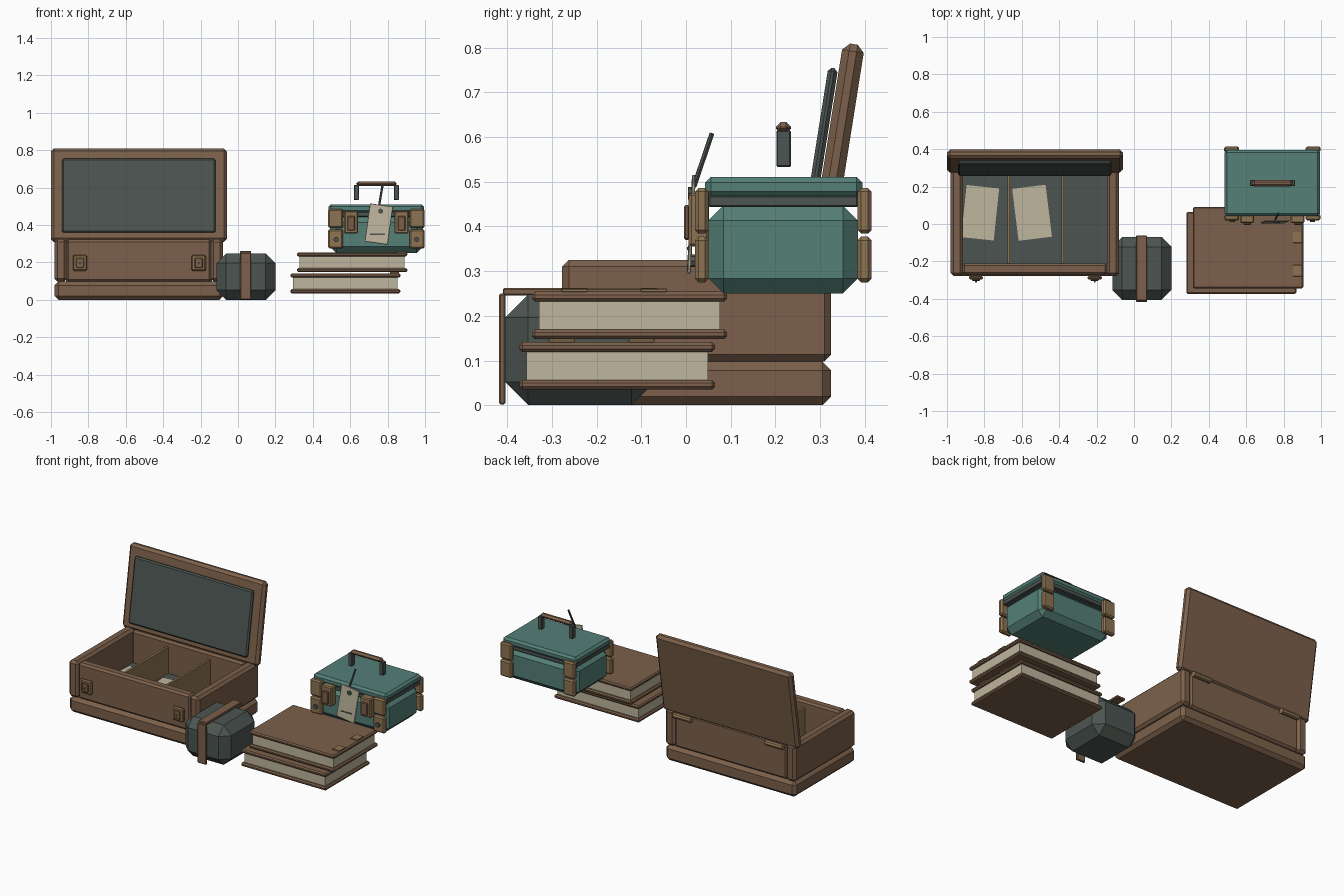
import bpy, bmesh, math
from mathutils import Matrix, Vector

if "Cube" in bpy.data.objects:
    bpy.data.objects.remove(bpy.data.objects["Cube"])


def material(name, rgb):
    m = bpy.data.materials.new(name)
    m.diffuse_color = (*rgb, 1)
    m.use_nodes = True
    m.node_tree.nodes["Principled BSDF"].inputs["Base Color"].default_value = m.diffuse_color
    return m


BROWN = material("brown leather", (0.20, 0.118, 0.07))
TEAL = material("teal paint", (0.09, 0.215, 0.185))
DARK = material("dark cloth", (0.072, 0.09, 0.082))
PAPER = material("cream paper", (0.52, 0.465, 0.34))
BRASS = material("dull brass", (0.27, 0.175, 0.085))


def finish(name, bm, mat):
    bmesh.ops.recalc_face_normals(bm, faces=bm.faces)
    me = bpy.data.meshes.new(name)
    bm.to_mesh(me)
    bm.free()
    ob = bpy.data.objects.new(name, me)
    me.materials.append(mat)
    bpy.context.collection.objects.link(ob)
    return ob


def box(name, mat, x, y, z, bevel=0.0, rot=(0, 0, 0)):
    """Chamfered box between (min, max) pairs, turned about its centre."""
    bm = bmesh.new()
    bmesh.ops.create_cube(bm, size=1)
    bmesh.ops.scale(bm, vec=(x[1] - x[0], y[1] - y[0], z[1] - z[0]), verts=bm.verts)
    if bevel:
        bmesh.ops.bevel(bm, geom=bm.edges[:], offset=bevel, segments=1, affect='EDGES')
    ob = finish(name, bm, mat)
    ob.location = ((x[0] + x[1]) / 2, (y[0] + y[1]) / 2, (z[0] + z[1]) / 2)
    ob.rotation_euler = [math.radians(a) for a in rot]
    return ob


def rod(name, mat, a, b, r, sides=8):
    """Straight rod from a to b."""
    a, b = Vector(a), Vector(b)
    bm = bmesh.new()
    turn = (b - a).to_track_quat('Z', 'Y').to_matrix().to_4x4()
    bmesh.ops.create_cone(bm, cap_ends=True, segments=sides, radius1=r, radius2=r,
                          depth=(b - a).length, matrix=Matrix.Translation((a + b) / 2) @ turn)
    return finish(name, bm, mat)


# Trunk: base, four walls, lining
box("trunk_base", BROWN, (-0.98, -0.08), (-0.277, 0.325), (0, 0.098), 0.02)
for side, x in (("left", (-0.98, -0.915)), ("right", (-0.145, -0.08))):
    box("trunk_wall_" + side, BROWN, x, (-0.277, 0.325), (0.098, 0.325), 0.015)
box("trunk_wall_front", BROWN, (-0.918, -0.142), (-0.27, -0.21), (0.098, 0.322), 0.012)
box("trunk_wall_back", BROWN, (-0.918, -0.142), (0.26, 0.318), (0.098, 0.322), 0.012)
box("trunk_floor_lining", DARK, (-0.92, -0.14), (-0.215, 0.265), (0.09, 0.12))
for i, x in enumerate((-0.67, -0.38)):
    box(f"trunk_divider_{i}", BRASS, (x - 0.007, x + 0.007), (-0.21, 0.26), (0.12, 0.285))

# Loose papers on the trunk floor
box("paper_left", PAPER, (-0.91, -0.735), (-0.08, 0.20), (0.12, 0.127), 0, (0, 0, -6))
box("paper_right", PAPER, (-0.635, -0.455), (-0.08, 0.20), (0.12, 0.127), 0, (0, 0, 7))

# Open trunk lid with lining panel
box("trunk_lid", BROWN, (-1.0, -0.06), (0.312, 0.361), (0.307, 0.811), 0.016, (-9, 0, 0))
box("lid_lining", DARK, (-0.94, -0.12), (0.287, 0.309), (0.357, 0.757), 0.008, (-9, 0, 0))

# Trunk latches and hinges
for i, x in enumerate((-0.845, -0.21)):
    box(f"trunk_latch_plate_{i}", BRASS, (x - 0.038, x + 0.038), (-0.296, -0.278), (0.155, 0.24), 0.006)
    box(f"trunk_latch_clasp_{i}", BROWN, (x - 0.022, x + 0.022), (-0.304, -0.294), (0.17, 0.225), 0.004)
    rod(f"trunk_latch_pin_{i}", BRASS, (x, -0.29, 0.195), (x, -0.314, 0.195), 0.005)
    rod(f"trunk_hinge_{i}", BRASS, (x - 0.06, 0.333, 0.303), (x + 0.06, 0.333, 0.303), 0.017)

# Cloth bundle with strap
box("bundle", DARK, (-0.115, 0.2), (-0.405, -0.07), (0, 0.248), 0.052)
box("bundle_strap_top", BROWN, (0.012, 0.07), (-0.41, -0.062), (0.246, 0.262), 0.003)
box("bundle_strap_front", BROWN, (0.012, 0.07), (-0.418, -0.404), (0.002, 0.25), 0.003)


# Stacked books with small corner plates
def book(name, x, y, z):
    for part, za in (("bottom", z), ("top", z + 0.084)):
        box(f"{name}_cover_{part}", BROWN, x, y, (za, za + 0.022), 0.007)
    box(name + "_pages", PAPER, (x[0] + 0.015, x[1] - 0.015), (y[0] + 0.016, y[1] - 0.016),
        (z + 0.02, z + 0.086))
    for i, o in enumerate((0.065, 0.243)):
        box(f"{name}_plate_{i}", BRASS, (x[1] - 0.056, x[1] - 0.006), (y[0] + o, y[0] + o + 0.06),
            (z + 0.104, z + 0.113), 0.002)


book("lower_book", (0.28, 0.868), (-0.373, 0.065), 0.035)
book("upper_book", (0.315, 0.905), (-0.345, 0.092), 0.148)

# Small teal case: body, dark seam, lid
CX = 0.74
box("case_body", TEAL, (0.492, 0.988), (0.05, 0.385), (0.25, 0.447), 0.034)
box("case_seam", DARK, (0.492, 0.988), (0.05, 0.386), (0.443, 0.47), 0.004)
box("case_lid", TEAL, (0.485, 0.995), (0.043, 0.395), (0.465, 0.511), 0.013)

# Case corner guards and rivets, mirrored left and right
for s in (-1, 1):
    outer, inner = CX + s * 0.258, CX + s * 0.178
    xs = (min(outer, inner), max(outer, inner))
    tag = "left" if s < 0 else "right"
    for end, y, yr in (("front", (0.02, 0.05), 0.016), ("back", (0.384, 0.415), 0.419)):
        for level, z in (("low", (0.275, 0.377)), ("high", (0.384, 0.486))):
            box(f"case_guard_{end}_{level}_{tag}", BRASS, xs, y, z, 0.008)
    xr = CX + s * 0.215
    rod(f"case_rivet_{tag}", DARK, (xr, 0.03, 0.323), (xr, 0.01, 0.323), 0.014)
    # Front latches
    xl = CX + s * 0.135
    box(f"case_latch_plate_{tag}", BRASS, (xl - 0.037, xl + 0.037), (0.006, 0.052), (0.355, 0.475), 0.006)
    box(f"case_latch_clasp_{tag}", BROWN, (xl - 0.02, xl + 0.02), (-0.005, 0.008), (0.37, 0.448), 0.004)
    # Handle posts
    xp = CX + s * 0.107
    box(f"handle_post_{tag}", DARK, (xp - 0.013, xp + 0.013), (0.202, 0.235), (0.533, 0.615), 0.003)

# Handle grip
box("handle_grip", BROWN, (0.632, 0.848), (0.201, 0.235), (0.608, 0.634), 0.011)

# Luggage label with eyelet, written line and cord
turn = math.radians(8)
box("label", PAPER, (0.691, 0.815), (0.008, 0.016), (0.302, 0.508), 0.002, (-3, 8, 0))


def on_label(u, v):
    return (0.753 + u * math.cos(turn) + v * math.sin(turn), 0.405 + v * math.cos(turn) - u * math.sin(turn))


ex, ez = on_label(0, 0.07)
rod("label_eyelet", DARK, (ex, 0.02, ez), (ex, 0.005, ez), 0.014)
lx, lz = on_label(0, -0.055)
box("label_line", DARK, (lx - 0.04, lx + 0.04), (0.002, 0.006), (lz - 0.003, lz + 0.003))
rod("label_cord", DARK, (0.752, 0.018, 0.49), (0.772, 0.058, 0.608), 0.006, 6)
